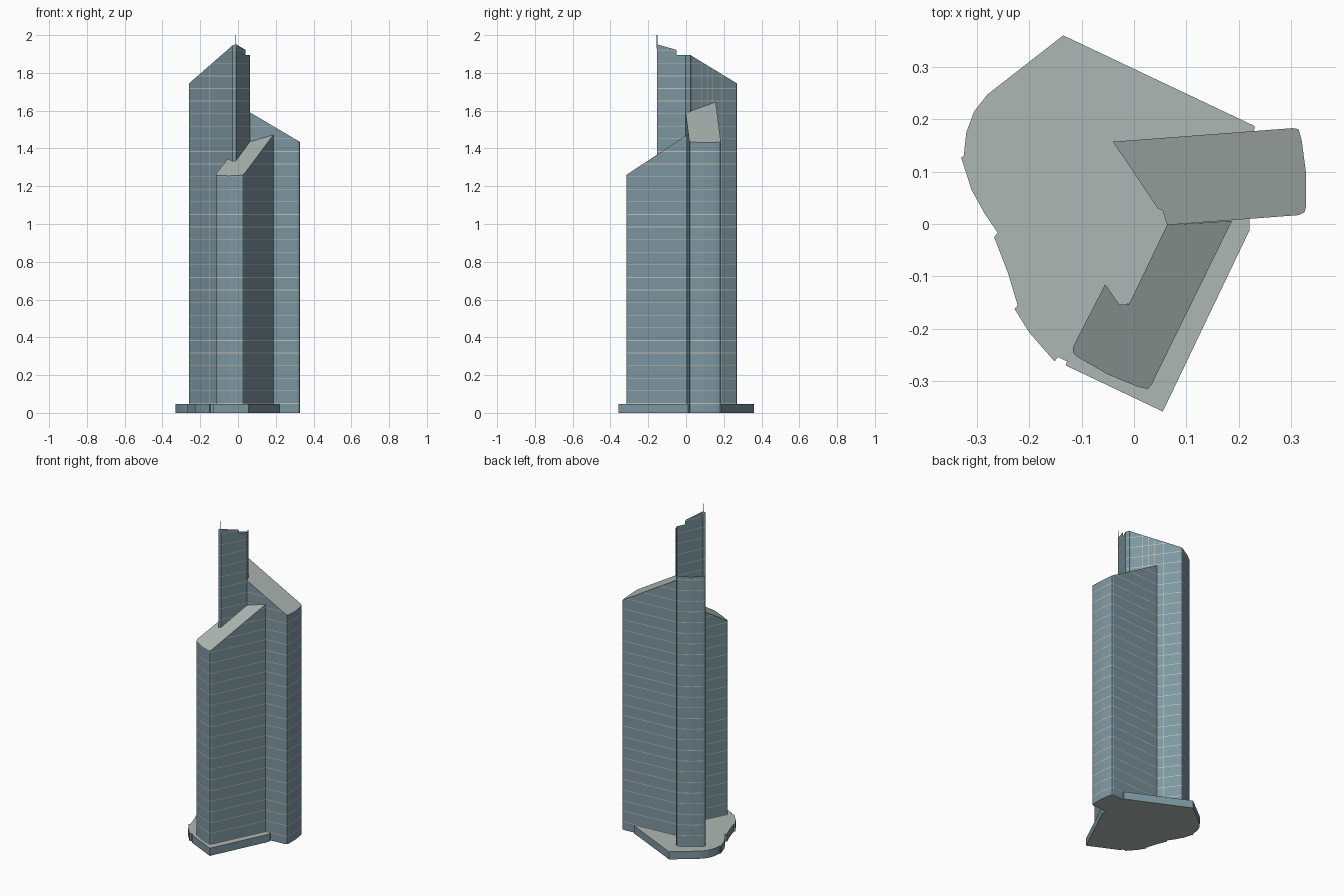
import bpy, bmesh, math
from mathutils import Vector, Matrix

if "Cube" in bpy.data.objects:
    bpy.data.objects.remove(bpy.data.objects["Cube"], do_unlink=True)


def material(name, rgb):
    m = bpy.data.materials.new(name)
    m.use_nodes = True
    m.diffuse_color = (*rgb, 1)
    m.node_tree.nodes["Principled BSDF"].inputs["Base Color"].default_value = (*rgb, 1)
    return m


GLASS = material("blue grey glass", (0.205, 0.31, 0.355))
STONE = material("pale grey stone", (0.42, 0.475, 0.46))
LINE = material("warm white floor line", (0.56, 0.54, 0.47))
CENTRE = Vector((0.027, 0.016))


def turned(points, degrees):
    """Swing plan points around the tower centre."""
    rot = Matrix.Rotation(math.radians(degrees), 2)
    return [tuple(rot @ (Vector(p) - CENTRE) + CENTRE) for p in points]


def stripe(bm, point, normal, width):
    """Cut a thin line into the walls and colour it."""
    p, n = Vector(point), Vector(normal).normalized()
    for off in (-width / 2, width / 2):
        walls = [f for f in bm.faces if abs(f.normal.z) < 0.1]
        geom = {g for f in walls for g in (*f.verts, *f.edges)}
        bmesh.ops.bisect_plane(bm, geom=walls + list(geom), dist=1e-6,
                               plane_co=p + n * off, plane_no=n)
        bm.normal_update()
    for f in bm.faces:
        if abs(f.normal.z) < 0.1 and abs((f.calc_center_median() - p).dot(n)) < width / 2:
            f.material_index = 2


def prism(name, outline, top, closed=True, floors=(), mullions=()):
    """Extrude a counter-clockwise plan up to the height given by top(x, y)."""
    bm = bmesh.new()
    low = [bm.verts.new((x, y, 0)) for x, y in outline]
    high = [bm.verts.new((x, y, top(x, y))) for x, y in outline]
    n = len(outline)
    for i in range(n):
        j = (i + 1) % n
        bm.faces.new((low[i], low[j], high[j], high[i]))
    if closed:
        bm.faces.new(high).material_index = 1
        bm.faces.new(low[::-1]).material_index = 1
    bm.normal_update()
    for z in floors:
        stripe(bm, (0, 0, z), (0, 0, 1), 0.004)
    for point, normal in mullions:
        stripe(bm, point, normal, 0.003)
    mesh = bpy.data.meshes.new(name)
    bm.to_mesh(mesh)
    bm.free()
    for m in (GLASS, STONE, LINE):
        mesh.materials.append(m)
    ob = bpy.data.objects.new(name, mesh)
    bpy.context.collection.objects.link(ob)
    return ob


def slope(angle, end, height, pitch):
    """Roof plane falling outward along a wing."""
    dx, dy = math.cos(math.radians(angle)), math.sin(math.radians(angle))
    return lambda x, y: height + pitch * (end - x * dx - y * dy)


# Podium with a curved, stepped edge
podium = [(-0.135, 0.36), (-0.28, 0.247), (-0.305, 0.215), (-0.32, 0.175),
          (-0.325, 0.13), (-0.33, 0.127), (-0.31, 0.065), (-0.285, 0.02),
          (-0.26, -0.017), (-0.267, -0.025), (-0.24, -0.095), (-0.222, -0.155),
          (-0.228, -0.162), (-0.2, -0.207), (-0.152, -0.262), (-0.145, -0.254),
          (-0.128, -0.262), (-0.13, -0.27), (0.055, -0.358), (0.22, -0.013),
          (0.22, 0.05), (0.23, 0.187)]
prism("podium", podium, lambda x, y: 0.048)

# Bowed outer end shared by the three wings
wing_end = [(0.315, 0.017), (0.325, 0.022), (0.328, 0.032), (0.328, 0.1),
            (0.32, 0.16), (0.314, 0.181), (0.303, 0.183)]
floors = [0.05 + 0.0667 * i for i in range(29)]

# East wing
prism("east_wing", [(0.063, -0.002)] + wing_end +
      [(-0.04, 0.157), (0.045, 0.03), (0.055, 0.025)],
      slope(4.3, 0.319, 1.44, 0.59), floors=floors)

# South wing
prism("south_wing", [(-0.055, -0.115)] + turned(wing_end, -120) +
      [(0.187, 0.006), (0.063, -0.002), (-0.01, -0.154), (-0.028, -0.154)],
      slope(-116, 0.263, 1.265, 0.59), floors=floors)

# Tall wing: an open-topped shell with a notch in its inner wall
tall_roof = slope(124, 0.29, 1.745, 0.5)
notch = [(0.0405, -0.049), (0.063, -0.002)]


def tall_top(x, y):
    return 1.895 if (x, y) in notch else tall_roof(x, y)


axis = Vector((math.cos(math.radians(124)), math.sin(math.radians(124)), 0))
mullions = [(axis * t, axis) for t in (0.065, 0.1, 0.135, 0.19)]
prism("tall_wing", [(-0.028, -0.154), (-0.01, -0.154), (0.04, -0.05)] + notch +
      [(0.055, 0.025), (0.045, 0.03)] + turned(wing_end, 120),
      tall_top, closed=False, floors=floors, mullions=mullions)

# Mast on the highest corner
bpy.ops.mesh.primitive_cylinder_add(vertices=6, radius=0.002, depth=0.07,
                                    location=(-0.012, -0.153, 1.965))
mast = bpy.context.object
mast.name = "mast"
mast.data.materials.append(GLASS)
